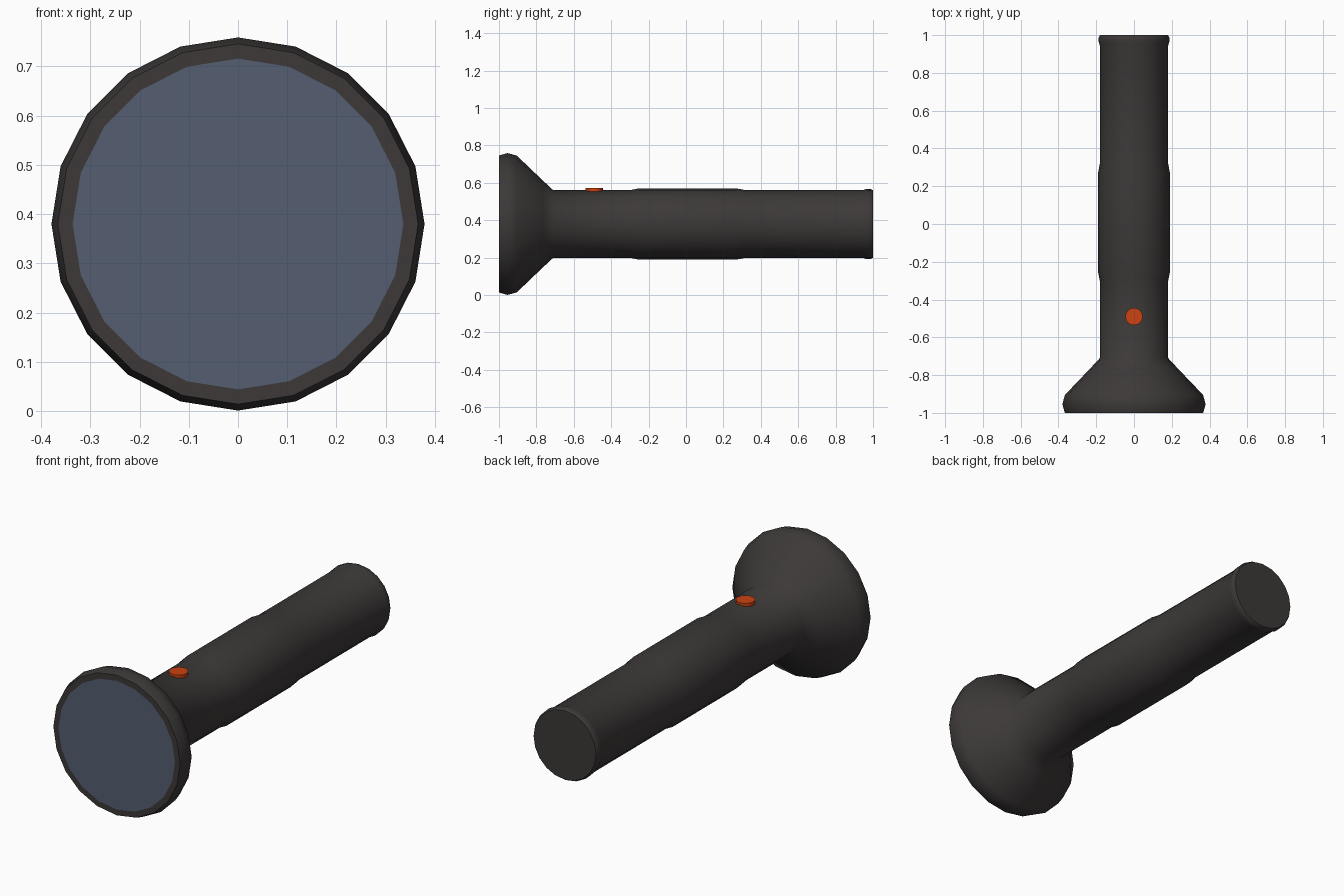
import bpy, bmesh, math
from mathutils import Matrix

if "Cube" in bpy.data.objects:
    bpy.data.objects.remove(bpy.data.objects["Cube"])

ZC = 0.38   # height of the torch axis
SIDES = 20


def material(name, color):
    m = bpy.data.materials.new(name)
    m.diffuse_color = (*color, 1)
    m.use_nodes = True
    m.node_tree.nodes["Principled BSDF"].inputs["Base Color"].default_value = m.diffuse_color
    return m


def finish(name, bm, mat, angle):
    bmesh.ops.recalc_face_normals(bm, faces=bm.faces)
    mesh = bpy.data.meshes.new(name)
    bm.to_mesh(mesh)
    bm.free()
    mesh.materials.append(mat)
    ob = bpy.data.objects.new(name, mesh)
    bpy.context.collection.objects.link(ob)
    bpy.ops.object.select_all(action='DESELECT')
    ob.select_set(True)
    bpy.context.view_layer.objects.active = ob
    bpy.ops.object.shade_smooth_by_angle(angle=math.radians(angle))
    return ob


def lathe(profile):
    """Rings of (y, radius) around the torch axis, joined by quads."""
    bm = bmesh.new()
    rings = []
    for y, r in profile:
        rings.append([bm.verts.new((r * math.sin(2 * math.pi * i / SIDES), y,
                                    ZC + r * math.cos(2 * math.pi * i / SIDES)))
                      for i in range(SIDES)])
    for a, b in zip(rings, rings[1:]):
        for i in range(SIDES):
            j = (i + 1) % SIDES
            bm.faces.new((a[i], a[j], b[j], b[i]))
    return bm, rings


black = material("black_plastic", (0.045, 0.040, 0.039))
glass = material("lens_glass", (0.09, 0.11, 0.165))
orange = material("orange_button", (0.60, 0.055, 0.006))

# body: rim, flared head, barrel with raised grip, tail cap
bm, rings = lathe([
    (-1.0, 0.336), (-1.0, 0.366), (-0.955, 0.379), (-0.905, 0.366),
    (-0.765, 0.232), (-0.71, 0.181), (-0.30, 0.181), (-0.255, 0.19),
    (0.27, 0.19), (0.32, 0.181), (0.945, 0.181), (0.965, 0.187),
    (0.988, 0.187), (1.0, 0.18)])
bm.faces.new(rings[-1])
finish("torch_body", bm, black, 60)

# lens: flat disc filling the rim
bm, rings = lathe([(-1.0, 0.336), (-0.99, 0.336)])
bm.faces.new(rings[0])
finish("lens", bm, glass, 30)

# push button on top of the barrel
bm = bmesh.new()
bmesh.ops.create_cone(bm, cap_ends=True, segments=16, radius1=0.046, radius2=0.046,
                      depth=0.03, matrix=Matrix.Translation((0, -0.49, 0.557)))
finish("push_button", bm, orange, 30)
